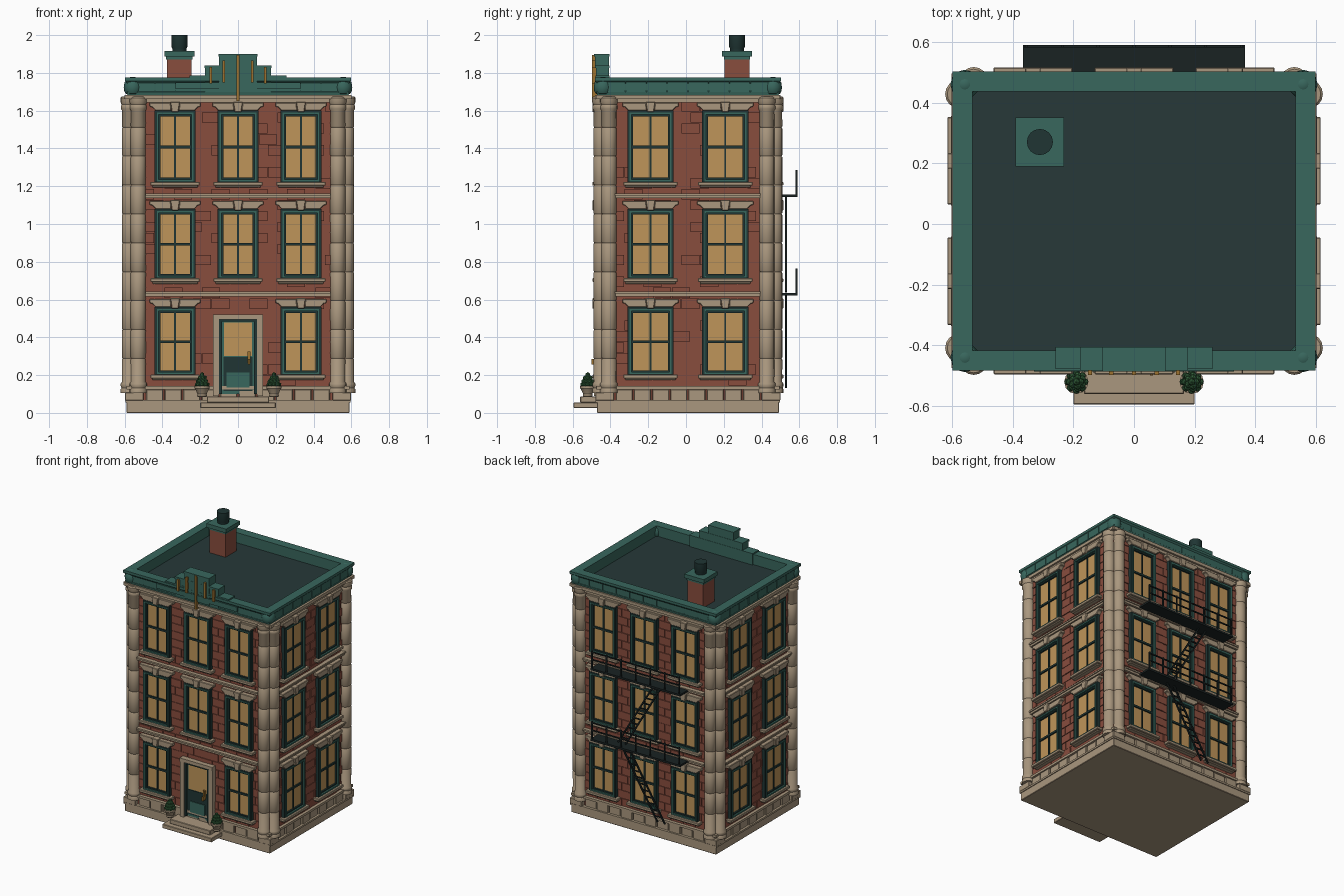
import bpy, bmesh, math, random
from mathutils import Matrix, Vector

if "Cube" in bpy.data.objects:
    bpy.data.objects.remove(bpy.data.objects["Cube"])

random.seed(4)
HX, HY, CY = 0.567, 0.457, 0.01      # wall half sizes and y centre
COL = {
    "brick": (0.25, 0.075, 0.048), "stone": (0.40, 0.31, 0.21), "teal": (0.04, 0.135, 0.11),
    "dark": (0.014, 0.036, 0.034), "roof": (0.02, 0.04, 0.04), "glass": (0.52, 0.30, 0.10),
    "iron": (0.010, 0.016, 0.016), "brass": (0.34, 0.17, 0.03), "leaf": (0.03, 0.11, 0.04),
}
MATS, PARTS = {}, {}
for k, c in COL.items():
    MATS[k] = bpy.data.materials.new(k)
    MATS[k].diffuse_color = (*c, 1)

I = Matrix.Identity(4)


def part(name, mat):
    return PARTS.setdefault(name, (bmesh.new(), mat))[0]


def box(bm, x0, x1, y0, y1, z0, z1, M=I):
    T = Matrix.Translation(((x0 + x1) / 2, (y0 + y1) / 2, (z0 + z1) / 2))
    bmesh.ops.create_cube(bm, size=1, matrix=M @ T @ Matrix.Diagonal((x1 - x0, y1 - y0, z1 - z0, 1)))


def slab(bm, M, u0, u1, z0, z1, d, d0=-0.01):
    """Box on a wall: u along it, z up, d outwards."""
    box(bm, u0, u1, -d, -d0, z0, z1, M)


def prism(bm, M, pts, d0, d1):
    """Polygon in (u, z) pushed out from d0 to d1."""
    a = [bm.verts.new(M @ Vector((u, -d0, z))) for u, z in pts]
    b = [bm.verts.new(M @ Vector((u, -d1, z))) for u, z in pts]
    fs = [bm.faces.new(a), bm.faces.new(b[::-1])]
    for i in range(len(a)):
        j = (i + 1) % len(a)
        fs.append(bm.faces.new((a[j], a[i], b[i], b[j])))
    bmesh.ops.recalc_face_normals(bm, faces=fs)


def lathe(bm, prof, x, y, n=16):
    rings = [[bm.verts.new((x + r * math.cos(6.283185 * i / n), y + r * math.sin(6.283185 * i / n), z))
              for i in range(n)] for r, z in prof]
    for a, b in zip(rings, rings[1:]):
        for i in range(n):
            j = (i + 1) % n
            bm.faces.new((a[i], a[j], b[j], b[i]))
    bm.faces.new(rings[0][::-1])
    bm.faces.new(rings[-1])


def bar(bm, p, q, w):
    p, q = Vector(p), Vector(q)
    M = Matrix.Translation((p + q) / 2) @ (q - p).to_track_quat('Z', 'Y').to_matrix().to_4x4()
    bmesh.ops.create_cube(bm, size=1, matrix=M @ Matrix.Diagonal((w, w, (q - p).length, 1)))


def window(M, u, z0, z1, w):
    """Window of half width w with sill, splayed lintel and keystone."""
    fr, sa = part("window_frames", "teal"), part("window_sashes", "dark")
    slab(part("window_glass", "glass"), M, u - w + .02, u + w - .02, z0 + .02, z1 - .02, .012)
    for bm, o, t, d in ((sa, 0, .013, .030), (fr, .011, .010, .036), (sa, .020, .010, .024)):
        for s in (-1, 1):
            e = sorted((u + s * (w - o), u + s * (w - o - t)))
            slab(bm, M, *e, z0 + o, z1 - o, d)
        slab(bm, M, u - w + o, u + w - o, z0 + o, z0 + o + t, d)
        slab(bm, M, u - w + o, u + w - o, z1 - o - t, z1 - o, d)
    zm = (z0 + z1) / 2
    slab(sa, M, u - .005, u + .005, z0 + .02, z1 - .02, .019)
    slab(sa, M, u - w + .02, u + w - .02, zm - .007, zm + .007, .022)
    st = part("window_stonework", "stone")
    slab(st, M, u - w - .022, u + w + .022, z0 - .012, z0 + .008, .048)
    slab(st, M, u - w - .012, u + w + .012, z0 - .022, z0 - .012, .036)
    zt = z1 + .042
    for s in (-1, 1):
        prism(st, M, [(u + s * .02, z1), (u + s * (w - .005), z1), (u + s * (w + .012), z1 + .018),
                      (u + s * (w + .027), z1 + .022), (u + s * (w + .027), zt), (u + s * .024, zt)], -.01, .036)
    prism(st, M, [(u - .017, z1 - .008), (u + .017, z1 - .008), (u + .026, zt + .005), (u - .026, zt + .005)], -.01, .048)


FLOORS = ((.195, .56), (.705, 1.08), (1.215, 1.60))

# Core walls, plinth and base
box(part("brick_core", "brick"), -HX, HX, CY - HY, CY + HY, .06, 1.68)
box(part("base_slab", "stone"), -.59, .59, CY - .482, CY + .482, 0, .058)
box(part("base_lip", "stone"), -.596, .596, CY - .488, CY + .488, .055, .068)

# Four walls: bricks, bands, windows, parapet panels
for k in range(4):
    h, hu = (HY, .49) if k % 2 == 0 else (HX, .385)
    M = Matrix.Translation((0, CY, 0)) @ Matrix.Rotation(k * math.pi / 2, 4, 'Z') @ Matrix.Translation((0, -h, 0))
    bricks = part("wall_bricks", "brick")
    for row in range(26):
        z, u = .145 + row * .058, -hu - (row % 2) * .05
        while u < hu:
            a, b = max(u, -hu), min(u + .096, hu)
            if b - a > .02:
                slab(bricks, M, a, b, z, z + .054, random.uniform(.004, .009))
            u += .1
    bands = part("floor_bands", "stone")
    for z in (.617, 1.137):
        slab(bands, M, -hu, hu, z, z + .016, .026)
        slab(bands, M, -hu, hu, z + .014, z + .025, .034)
    slab(bands, M, -hu - .1, hu + .1, .125, .142, .024)
    slab(bands, M, -hu - .07, hu + .07, 1.642, 1.665, .02)
    slab(bands, M, -hu - .1, hu + .1, 1.662, 1.684, .034)
    stones = part("plinth_stones", "stone")
    n = 10 if k % 2 == 0 else 8
    for i in range(n):
        w = 2 * hu / n
        slab(stones, M, -hu + i * w + .004, -hu + (i + 1) * w - .004, .065, .125, .018 if i % 2 else .012)
    for i, (z0, z1) in enumerate(FLOORS):
        for u in ((-.333, 0, .333) if k % 2 == 0 else (-.198, .198)):
            if not (k == 0 and i == 0 and u == 0):
                window(M, u, z0, z1, .108 if k % 2 == 0 else .122)
    panels = part("parapet_panels", "teal")
    full = h == HY and .55 or .44
    n = 10 if h == HY else 8
    for i in range(n):
        w = 2 * full / n
        slab(panels, M, -full + i * w + .003, -full + (i + 1) * w - .003, 1.70, 1.757, .026)
    if k == 0:
        F = M

# Paired corner columns
prof = [(.046, .105), (.046, .125), (.042, .132), (.046, .142), (.046, .155), (.039, .165)]
for i in range(1, 10):
    z = .135 + i * .153
    prof += [(.040, z - .006), (.036, z), (.040, z + .006)]
prof += [(.039, 1.60), (.045, 1.61), (.045, 1.625), (.041, 1.632), (.047, 1.645), (.047, 1.668), (.04, 1.675)]
for sx in (-1, 1):
    for sy in (-1, 1):
        for x, y in ((.528, .460), (.575, .418)):
            lathe(part("corner_columns", "stone"), prof, sx * x, CY + sy * y)
        lathe(part("parapet_corner_knobs", "teal"),
              [(.02, 1.684), (.038, 1.69), (.046, 1.705), (.048, 1.725), (.044, 1.75), (.03, 1.768), (.012, 1.778)],
              sx * .557, CY + sy * .450, 12)
        box(part("column_plinths", "stone"), *sorted((sx * .50, sx * .598)), *sorted((CY + sy * .39, CY + sy * .49)), .065, .108)

# Parapet: rectangular ring swept through a cornice profile
bm = part("parapet", "teal")
loops = []
for o, z in ((-.065, 1.68), (-.012, 1.68), (-.008, 1.70), (-.012, 1.705), (-.010, 1.745), (0, 1.757), (0, 1.775), (-.065, 1.775)):
    x, y = .597 + o, .492 + o
    loops.append([bm.verts.new((a * x, CY + b * y, z)) for a, b in ((-1, -1), (1, -1), (1, 1), (-1, 1))])
for i, a in enumerate(loops):
    b = loops[(i + 1) % len(loops)]
    for j in range(4):
        m = (j + 1) % 4
        bm.faces.new((a[j], a[m], b[m], b[j]))
box(part("roof_deck", "roof"), -.55, .55, CY - .44, CY + .44, 1.66, 1.70)

# Stepped front crest with brass fins
crest = part("front_crest", "teal")
for w, z, d in ((.255, 1.785, .026), (.175, 1.84, .030), (.10, 1.90, .034)):
    slab(crest, F, -w, w, 1.70, z - .012, d, -.04)
    slab(crest, F, -w - .003, w + .003, z - .014, z, d + .005, -.042)
slab(crest, F, -.33, .33, 1.715, 1.75, .038)
for u, z0, z1 in ((0, 1.65, 1.895), (.075, 1.75, 1.865), (.145, 1.745, 1.83)):
    for s in ((-1, 1) if u else (1,)):
        slab(part("crest_fins", "brass"), F, s * u - .007, s * u + .007, z0, z1, .05)

# Chimney
box(part("chimney_stack", "brick"), -.375, -.245, .205, .335, 1.68, 1.89)
box(part("chimney_cap", "teal"), -.39, -.23, .19, .35, 1.888, 1.917)
box(part("chimney_cap", "teal"), -.38, -.24, .20, .34, 1.872, 1.89)
lathe(part("chimney_pot", "dark"), [(.038, 1.91), (.038, 1.93), (.043, 1.94), (.043, 2.0)], -.31, .27)

# Door
sr = part("door_surround", "stone")
for s in (-1, 1):
    slab(sr, F, *sorted((s * .10, s * .133)), .09, .505, .04)
    slab(part("door_frame", "dark"), F, *sorted((s * .085, s * .106)), .10, .505, .034)
slab(sr, F, -.133, .133, .495, .52, .043)
slab(part("door_frame", "dark"), F, -.106, .106, .483, .503, .034)
leaf = part("door_leaf", "teal")
slab(leaf, F, -.09, .09, .10, .49, .018)
slab(part("door_lower_panel", "dark"), F, -.077, .077, .115, .295, .022)
slab(leaf, F, -.06, .06, .135, .215, .027)
slab(part("door_glass", "glass"), F, -.075, .075, .30, .478, .022)
slab(part("door_handle", "brass"), F, .05, .066, .265, .325, .034)
slab(part("door_handle", "brass"), F, .053, .063, .255, .285, .052)

# Steps
box(part("lower_step", "stone"), -.20, .20, -.595, -.44, .025, .055)
box(part("upper_step", "stone"), -.165, .165, -.56, -.44, .055, .088)

# Potted topiaries
for s in (-1, 1):
    x, y = s * .19, -.52
    lathe(part("plant_pots", "stone"), [(.022, .083), (.026, .09), (.024, .10), (.036, .125), (.040, .13), (.040, .142), (.03, .142)], x, y, 12)
    bm = part("topiaries", "leaf")
    lathe(bm, [(.03, .14), (.03, .155), (.006, .21)], x, y, 8)
    for i, (r, z, n) in enumerate(((.028, .15, 8), (.022, .168, 7), (.014, .186, 5), (0, .203, 1))):
        for j in range(n):
            a = 6.283 * (j + i * .5) / n
            bmesh.ops.create_icosphere(bm, subdivisions=1, radius=.013,
                                       matrix=Matrix.Translation((x + r * math.cos(a), y + r * math.sin(a), z)))

# Rear fire escape: platforms, railings, zigzag ladders
iron = part("fire_escape_railings", "iron")
for z in (.63, 1.15):
    box(part("fire_escape_platforms", "iron"), -.365, .365, .46, .59, z - .008, z + .006)
    for i in range(7):
        x = -.355 + i * .71 / 6
        bar(iron, (x, .585, z), (x, .585, z + .135), .009)
    for dz in (.07, .125):
        bar(iron, (-.363, .585, z + dz), (.363, .585, z + dz), .008)
lad = part("fire_escape_ladders", "iron")
for x0, z0, x1, z1 in ((.15, .64, -.15, 1.15), (-.17, .135, .13, .63)):
    p, q = Vector((x0, .53, z0)), Vector((x1, .53, z1))
    o = Vector((.03, 0, 0))
    bar(lad, p - o, q - o, .01)
    bar(lad, p + o, q + o, .01)
    for i in range(1, 12):
        c = p.lerp(q, i / 12)
        bar(lad, c - o, c + o, .008)

# Turn every collected part into an object
ROUND = {"corner_columns", "parapet_corner_knobs", "chimney_pot", "plant_pots"}
for name, (bm, mat) in PARTS.items():
    bmesh.ops.recalc_face_normals(bm, faces=bm.faces)
    me = bpy.data.meshes.new(name)
    bm.to_mesh(me)
    bm.free()
    me.materials.append(MATS[mat])
    ob = bpy.data.objects.new(name, me)
    bpy.context.collection.objects.link(ob)
    if name in ROUND:
        me.polygons.foreach_set("use_smooth", [True] * len(me.polygons))
        me.set_sharp_from_angle(angle=math.radians(35))
    elif name in {"window_stonework", "plinth_stones", "base_slab", "column_plinths", "lower_step", "upper_step"}:
        b = ob.modifiers.new("soft_edges", 'BEVEL')
        b.width, b.segments = .003, 1

for m in bpy.data.materials:
    if m.users and not m.is_grease_pencil:
        m.use_nodes = True
        m.node_tree.nodes["Principled BSDF"].inputs["Base Color"].default_value = m.diffuse_color
